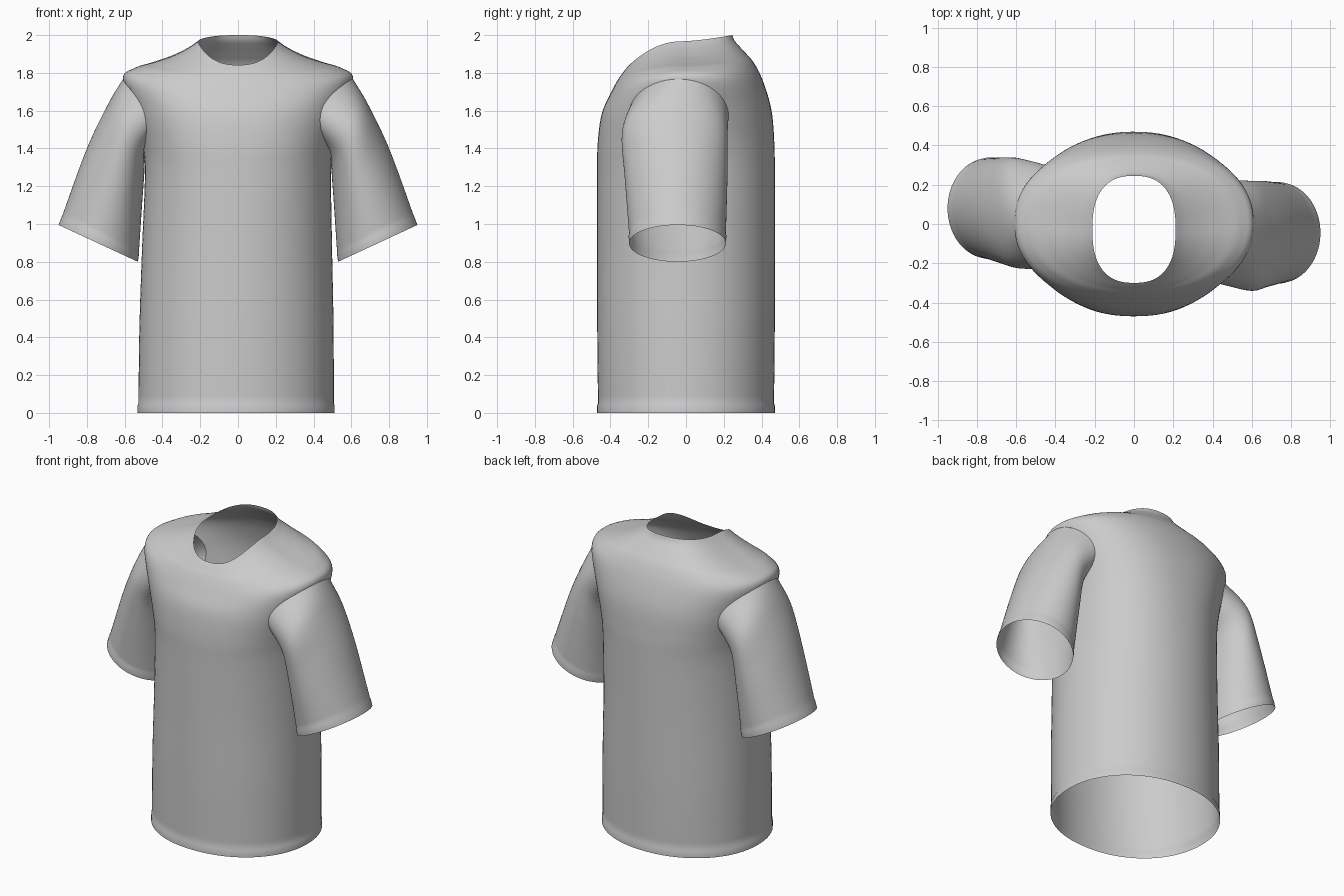
import bpy, bmesh, math
from mathutils import Vector
from mathutils.bvhtree import BVHTree

if "Cube" in bpy.data.objects:
    bpy.data.objects.remove(bpy.data.objects["Cube"])

SEG = 96


def spow(v, p):
    return math.copysign(abs(v) ** p, v)


def body_ring(rx, yf, yb, zs, zf, zb, n, cx=0.0):
    """Rounded section: half width, front/back y, z at side/front/back, squareness."""
    cy, ry, pts = (yf + yb) / 2, (yb - yf) / 2, []
    for i in range(SEG):
        a = 2 * math.pi * i / SEG
        c, s = spow(math.cos(a), 2 / n), spow(math.sin(a), 2 / n)
        z = zs + ((zb - zs) * s ** 1.5 if s > 0 else (zf - zs) * s * s)
        pts.append(Vector((cx + rx * c, cy + ry * s, z)))
    return pts


def smooth_rows(rings, sub):
    """Catmull-Rom interpolation through a list of rings."""
    rows = []
    for k in range(len(rings) - 1):
        r = [rings[max(0, k - 1)], rings[k], rings[k + 1], rings[min(len(rings) - 1, k + 2)]]
        for j in range(sub):
            t = j / sub
            rows.append([(b * 2 + (c - a) * t + (a * 2 - b * 5 + c * 4 - d) * t * t
                          + (b * 3 - a - c * 3 + d) * t ** 3) * 0.5
                         for a, b, c, d in zip(*r)])
    return rows + [rings[-1]]


def skin(rows):
    bm = bmesh.new()
    vs = [[bm.verts.new(p) for p in row] for row in rows]
    for a, b in zip(vs, vs[1:]):
        for i in range(SEG):
            j = (i + 1) % SEG
            bm.faces.new((a[i], a[j], b[j], b[i]))
    bmesh.ops.recalc_face_normals(bm, faces=bm.faces)
    return bm


def finish(bm, name):
    me = bpy.data.meshes.new(name)
    bm.to_mesh(me)
    bm.free()
    for p in me.polygons:
        p.use_smooth = True
    bpy.context.collection.objects.link(bpy.data.objects.new(name, me))


# Torso: straight tube closing over the shoulders to the neckline
hem = [body_ring(0.522, -0.47, 0.47, z, z, z, 2.1, -0.01) for z in (0, 0.04)]
upper = [
    body_ring(0.517, -0.466, 0.466, 0.05, 0.05, 0.05, 2.1, -0.01),
    body_ring(0.514, -0.47, 0.47, 0.45, 0.45, 0.45, 2.1, -0.008),
    body_ring(0.503, -0.47, 0.47, 0.87, 0.87, 0.87, 2.1, -0.005),
    body_ring(0.493, -0.47, 0.47, 1.25, 1.25, 1.25, 2.2),
    body_ring(0.505, -0.468, 0.468, 1.42, 1.42, 1.42, 2.3),
    body_ring(0.555, -0.447, 0.453, 1.60, 1.58, 1.60, 2.3),
    body_ring(0.61, -0.40, 0.41, 1.77, 1.69, 1.75, 2.2),
    body_ring(0.55, -0.36, 0.365, 1.825, 1.765, 1.845, 2.2),
    body_ring(0.45, -0.335, 0.325, 1.855, 1.80, 1.895, 2.2),
    body_ring(0.35, -0.32, 0.288, 1.888, 1.82, 1.935, 2.3),
    body_ring(0.265, -0.307, 0.258, 1.93, 1.835, 1.97, 2.4),
    body_ring(0.212, -0.30, 0.245, 1.967, 1.842, 2.0, 2.5),
]
body = skin(hem + smooth_rows(upper, 6))
tree = BVHTree.FromBMesh(body)
ZC, HZ = 1.572, 0.195


def on_body(side, y, z):
    hit = tree.ray_cast(Vector((2 * side, y, z)), Vector((-side, 0, 0)))[0]
    return hit or tree.find_nearest(Vector((0.6 * side, y, z)))[0]


def sleeve_ring(side, top, bottom, yc, hy):
    pts = []
    for i in range(SEG):
        a = 2 * math.pi * i / SEG
        w = (1 + math.cos(a)) / 2
        pts.append(Vector((side * (bottom[0] + (top[0] - bottom[0]) * w), yc + hy * math.sin(a),
                           bottom[1] + (top[1] - bottom[1]) * w)))
    return pts


# Sleeves: each starts on the armhole traced over the torso
for side, name, ya, yu, yc in ((1, "right_sleeve", -0.04, -0.06, -0.045),
                               (-1, "left_sleeve", 0.035, 0.055, 0.08)):
    hy = 0.265
    arm = [on_body(side, ya + hy * math.sin(2 * math.pi * i / SEG),
                   ZC + HZ * math.cos(2 * math.pi * i / SEG)) for i in range(SEG)]
    rows = smooth_rows([
        arm,
        sleeve_ring(side, (0.685, 1.64), (0.495, 1.29), yu, 0.28),
        sleeve_ring(side, (0.80, 1.40), (0.508, 1.10), (yu + yc) / 2, 0.272),
        sleeve_ring(side, (0.93, 1.045), (0.525, 0.845), yc, 0.256)], 8)
    rows += [sleeve_ring(side, (0.935, 1.035), (0.525, 0.835), yc, 0.259),
             sleeve_ring(side, (0.95, 0.995), (0.53, 0.80), yc, 0.256)]
    finish(skin(rows), name)

    # Open the armhole and fit its edge to the sleeve
    def inside(v):
        return v.co.x * side > 0.3 and ((v.co.y - ya) / hy) ** 2 + ((v.co.z - ZC) / HZ) ** 2 < 1
    gone = [f for f in body.faces if all(inside(v) for v in f.verts)]
    bmesh.ops.delete(body, geom=gone, context='FACES')
    for v in [v for v in body.verts if inside(v)]:
        u, w = (v.co.y - ya) / hy, (v.co.z - ZC) / HZ
        r = math.hypot(u, w)
        v.co = on_body(side, ya + hy * u / r, ZC + HZ * w / r)

finish(body, "shirt_body")
